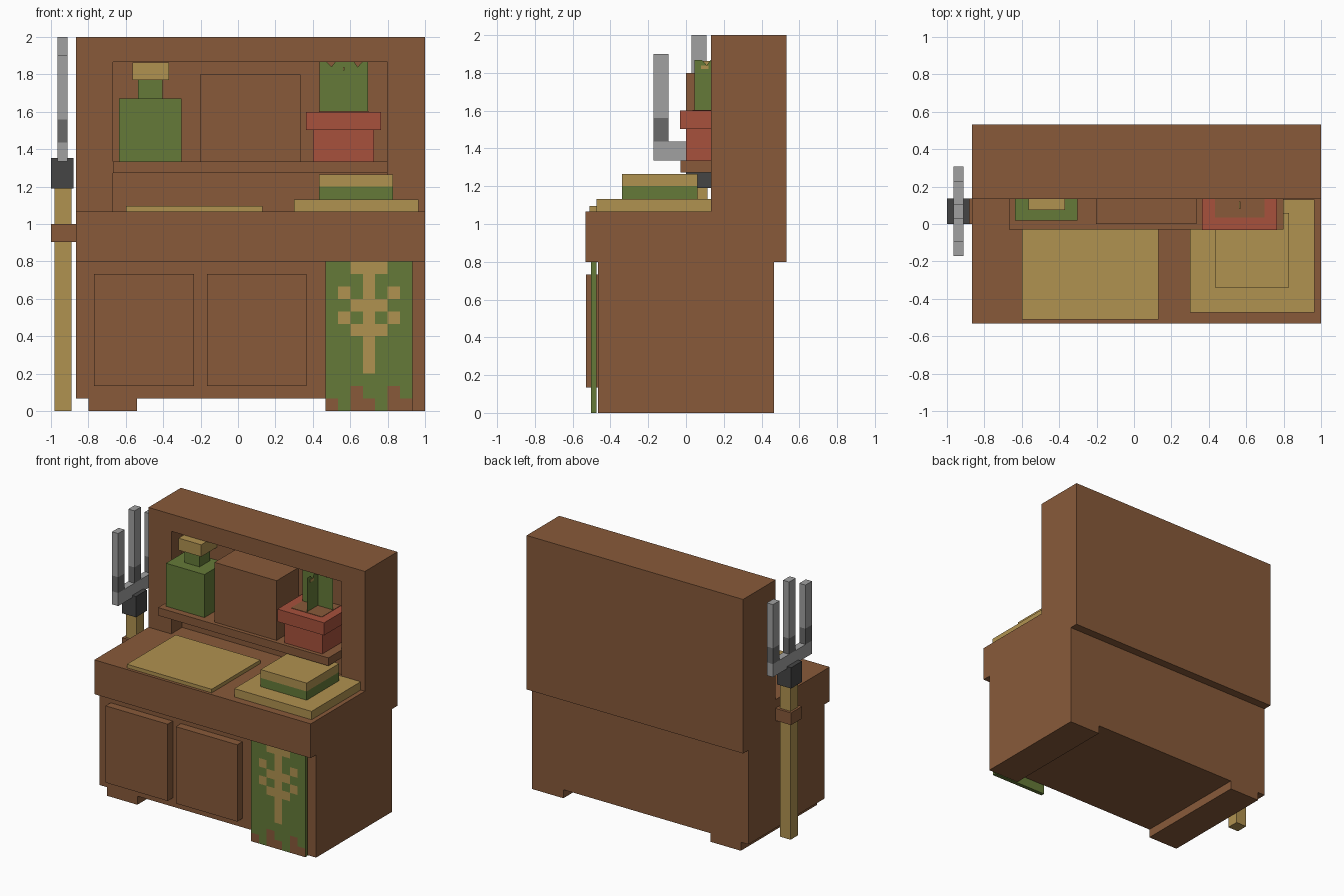
import bpy, bmesh, math
from mathutils import Matrix

cube = bpy.data.objects.get("Cube")
if cube:
    bpy.data.objects.remove(cube, do_unlink=True)


def linear(c):
    c /= 255
    return c / 12.92 if c <= 0.04045 else ((c + 0.055) / 1.055) ** 2.4


def material(name, rgb):
    m = bpy.data.materials.new(name)
    col = (*[linear(c) for c in rgb], 1)
    m.diffuse_color = col
    m.use_nodes = True
    bsdf = m.node_tree.nodes["Principled BSDF"]
    bsdf.inputs["Base Color"].default_value = col
    bsdf.inputs["Roughness"].default_value = 0.9
    return m


WOOD = material("brown wood", (136, 90, 58))
GREEN = material("leaf green", (101, 122, 56))
TAN = material("straw tan", (176, 146, 80))
RED = material("terracotta", (167, 81, 60))
IRON = material("dark iron", (69, 69, 69))
STEEL = material("light steel", (161, 161, 161))
SHADE = material("worn steel", (106, 106, 106))


def finish(name, bm, mats):
    me = bpy.data.meshes.new(name)
    bm.to_mesh(me)
    bm.free()
    for m in mats:
        me.materials.append(m)
    ob = bpy.data.objects.new(name, me)
    bpy.context.collection.objects.link(ob)
    return ob


def box(name, mat, x, y, z):
    """Box from three (min, max) ranges."""
    bm = bmesh.new()
    spans = (x, y, z)
    size = [b - a for a, b in spans]
    mid = [(a + b) / 2 for a, b in spans]
    bmesh.ops.create_cube(bm, size=1, matrix=Matrix.Translation(mid) @ Matrix.Diagonal((*size, 1)))
    return finish(name, bm, [mat])


U = 1 / 15          # base module of the design
L, R = -0.865, 1.0  # cabinet sides
FRONT, BACK = 0.133, 0.533
NICHE = 0.267       # back wall of the recess

# Lower cabinet
box("lower_cabinet", WOOD, (L, R), (-0.467, 0.467), (U, 0.8))
box("left_side_foot", WOOD, (0.73, R), (-0.467, 0.467), (0, U))
box("right_side_foot", WOOD, (-0.80, -0.54), (-0.467, 0.467), (0, U))
for i, x in enumerate(((-0.77, -0.235), (-0.165, 0.365))):
    box(f"cupboard_door_{i + 1}", WOOD, x, (-0.53, -0.467), (0.135, 0.733))

# Counter and the upper hutch with its recess
box("counter", WOOD, (L, R), (-0.533, BACK), (0.8, 1.067))
box("hutch_back", WOOD, (L, R), (NICHE, BACK), (1.067, 2))
box("hutch_top", WOOD, (L, R), (FRONT, NICHE), (1.867, 2))
box("hutch_right_jamb", WOOD, (L, -0.668), (FRONT, NICHE), (1.067, 1.867))
box("hutch_left_jamb", WOOD, (0.80, R), (FRONT, NICHE), (1.067, 1.867))
box("shelf", WOOD, (-0.668, 0.80), (-0.03, NICHE), (1.273, 1.335))

# Hanging cloth with a woven pattern: t = tan, b = brown, . = green
PATTERN = ("..ttt..", "...t...", ".t.t.t.", "..ttt..", ".t.t.t.", "..ttt..",
           "...t...", "...t...", "...t...", ".......", "..b..b.", "b.bb.bb")
CX0 = 0.467
box("cloth", GREEN, (CX0, CX0 + 7 * U), (-0.503, -0.475), (0, 0.8))
bm = bmesh.new()
bmesh.ops.create_grid(bm, x_segments=7, y_segments=12, size=1,
                      matrix=Matrix.Translation((CX0 + 3.5 * U, -0.505, 0.4))
                      @ Matrix.Rotation(math.pi / 2, 4, 'X')
                      @ Matrix.Diagonal((3.5 * U, 6 * U, 1, 1)))
for f in bm.faces:
    c = f.calc_center_median()
    col, row = int((c.x - CX0) / U), int((0.8 - c.z) / U)
    f.material_index = ".tb".index(PATTERN[row][col])
finish("cloth_pattern", bm, [GREEN, TAN, WOOD])

# Things on the counter
box("paper_sheet", TAN, (-0.60, 0.13), (-0.51, 0.09), (1.067, 1.095))
box("wide_tray", TAN, (0.30, 0.965), (-0.473, 0.132), (1.067, 1.132))
box("book_lower", GREEN, (0.433, 0.83), (-0.34, 0.06), (1.132, 1.20))
box("book_upper", TAN, (0.433, 0.83), (-0.34, 0.06), (1.20, 1.265))

# Bottle
box("bottle_body", GREEN, (-0.635, -0.303), (0.02, NICHE), (1.335, 1.67))
box("bottle_neck", GREEN, (-0.535, -0.405), (0.105, 0.235), (1.67, 1.77))
box("bottle_stopper", TAN, (-0.565, -0.37), (0.075, NICHE), (1.77, 1.863))

# Wooden box
box("storage_box", WOOD, (-0.203, 0.333), (0, NICHE), (1.335, 1.80))

# Flower pot with crossed leaf planes
box("pot_body", RED, (0.40, 0.727), (0, NICHE), (1.335, 1.502))
box("pot_rim", RED, (0.363, 0.765), (-0.033, NICHE), (1.502, 1.60))
box("pot_soil", WOOD, (0.433, 0.698), (0.035, NICHE), (1.60, 1.603))
LEAF = [(-0.13, 1.6), (0.13, 1.6), (0.13, 1.867), (0.10, 1.867), (0.075, 1.84), (0.055, 1.867),
        (-0.045, 1.867), (-0.065, 1.84), (-0.09, 1.867), (-0.13, 1.867)]
PX, PY = 0.565, 0.175
for name, point in (("leaf_across", lambda a, z: (PX + a, PY, z)),
                    ("leaf_along", lambda a, z: (PX, min(PY + a, NICHE), z))):
    bm = bmesh.new()
    bm.faces.new([bm.verts.new(point(a, z)) for a, z in LEAF])
    finish(name, bm, [GREEN])
box("leaf_blossom", TAN, (PX - 0.004, PX + 0.004), (0.08, 0.12), (1.82, 1.84))

# Pitchfork strapped to the side
FY = 0.068
box("fork_pole", TAN, (-0.982, -0.89), (FY - 0.047, FY + 0.047), (0, 1.19))
box("fork_strap", WOOD, (-1.0, L), (FY - 0.067, FY + 0.067), (0.905, 1.0))
box("fork_socket", IRON, (-1.0, -0.88), (FY - 0.067, FY + 0.067), (1.19, 1.352))
TX = (-0.965, -0.912)
box("fork_crossbar", STEEL, TX, (FY - 0.24, FY + 0.24), (1.335, 1.437))
for name, off, top in (("front", -0.2, 1.9), ("middle", 0, 2.0), ("rear", 0.2, 1.9)):
    y = (FY + off - 0.04, FY + off + 0.04)
    box(f"fork_{name}_tine_base", SHADE, TX, y, (1.437, 1.56))
    box(f"fork_{name}_tine", STEEL, TX, y, (1.56, top))
